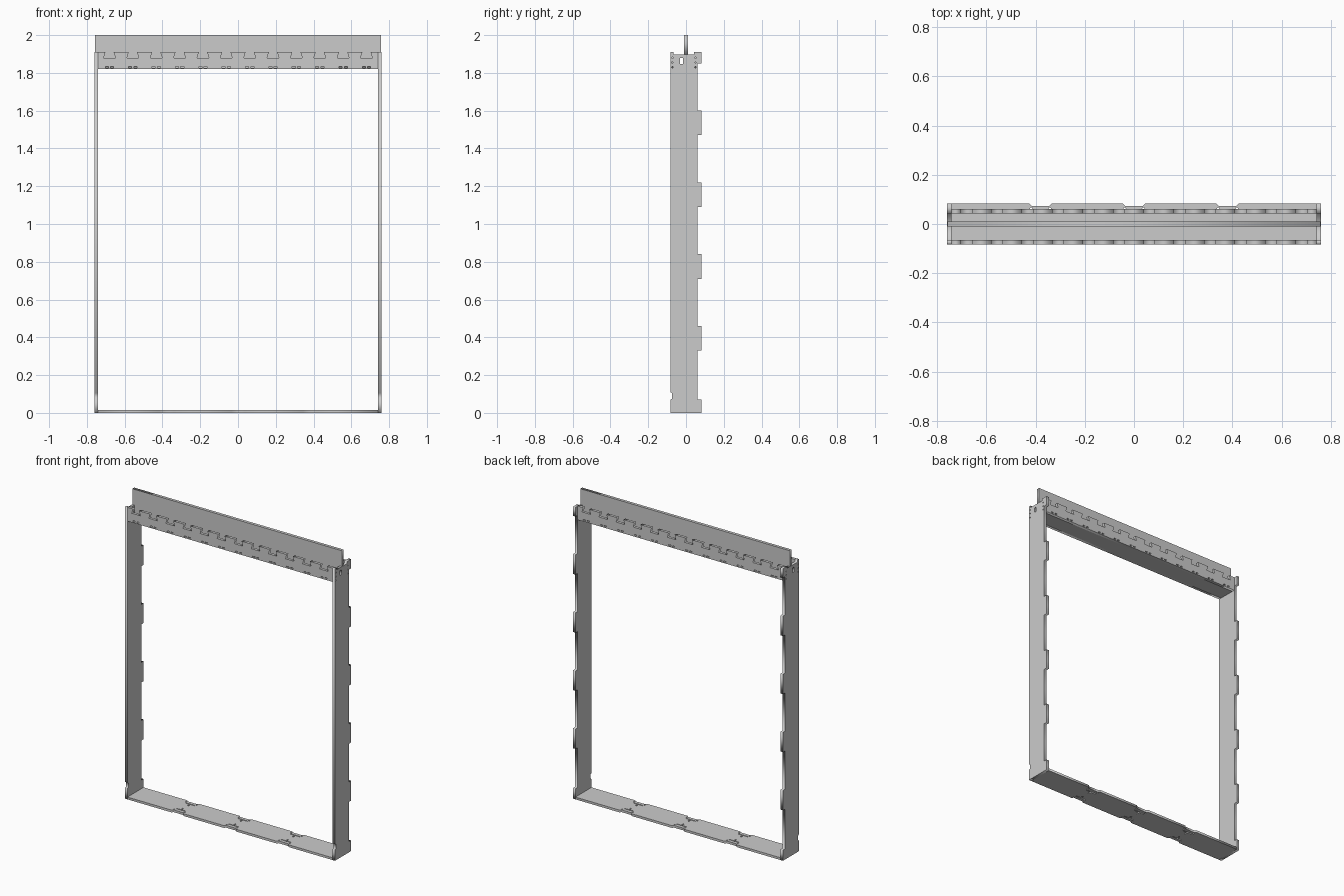
import bpy, bmesh
from math import sin, cos, pi
from mathutils import Matrix

if "Cube" in bpy.data.objects:
    bpy.data.objects.remove(bpy.data.objects["Cube"])

T = 0.018  # board thickness


def rect(u0, u1, v0, v1):
    return [(u0, v0), (u1, v0), (u1, v1), (u0, v1)]


def disc(u, v, r, n=10):
    return [(u + r * cos(2 * pi * i / n), v + r * sin(2 * pi * i / n)) for i in range(n)]


def board(name, loops, plane, pos, thick=T):
    """Flat sheet cut from an outline plus holes; pos is the centre along its normal."""
    cu = bpy.data.curves.new(name + "_outline", 'CURVE')
    cu.dimensions = '2D'
    cu.fill_mode = 'BOTH'
    cu.extrude = thick / 2
    for pts in loops:
        sp = cu.splines.new('POLY')
        sp.points.add(len(pts) - 1)
        for p, (u, v) in zip(sp.points, pts):
            p.co = (u, v, 0, 1)
        sp.use_cyclic_u = True
    tmp = bpy.data.objects.new(name + "_tmp", cu)
    bpy.context.collection.objects.link(tmp)
    dg = bpy.context.evaluated_depsgraph_get()
    me = bpy.data.meshes.new_from_object(tmp.evaluated_get(dg))
    bpy.data.objects.remove(tmp)
    bpy.data.curves.remove(cu)
    M = {'XZ': Matrix(((1, 0, 0, 0), (0, 0, 1, pos), (0, 1, 0, 0), (0, 0, 0, 1))),
         'YZ': Matrix(((0, 0, 1, pos), (1, 0, 0, 0), (0, 1, 0, 0), (0, 0, 0, 1))),
         'XY': Matrix.Translation((0, 0, pos))}[plane]
    bm = bmesh.new()
    bm.from_mesh(me)
    bm.transform(M)
    bmesh.ops.remove_doubles(bm, verts=bm.verts, dist=1e-5)
    bmesh.ops.recalc_face_normals(bm, faces=bm.faces)
    bm.to_mesh(me)
    bm.free()
    me.name = name
    ob = bpy.data.objects.new(name, me)
    bpy.context.collection.objects.link(ob)
    return ob


# Side jambs: tabs along the back edge, stepped top, small notch near the foot
jamb = [(-0.083, 0), (0.083, 0), (0.083, 0.07), (0.06, 0.07)]
for z in (0.33, 0.71, 1.09, 1.47):
    jamb += [(0.06, z), (0.083, z), (0.083, z + 0.13), (0.06, z + 0.13)]
jamb += [(0.06, 1.85), (0.083, 1.85), (0.083, 1.91), (0.042, 1.91), (0.042, 1.897),
         (-0.067, 1.897), (-0.067, 1.91), (-0.083, 1.91),
         (-0.083, 0.11), (-0.074, 0.105), (-0.074, 0.075), (-0.083, 0.07)]
jamb_holes = [rect(-0.032, -0.017, 1.847, 1.878)]
for y in (-0.072, 0.05):
    jamb_holes += [disc(y, z, 0.004, 8) for z in (1.83, 1.855, 1.88)]
for side, s in (("left", -1), ("right", 1)):
    board(side + "_jamb", [jamb] + jamb_holes, 'YZ', s * (0.76 - T / 2))

# Header panels, front and back: open dovetail sockets along the top edge
N, W = 12, 0.742
pitch = 2 * W / N
panel = [(-W, 1.82), (W, 1.82), (W, 1.91)]
for i in reversed(range(N)):
    c = -W + (i + 0.5) * pitch
    panel += [(c + 0.022, 1.91), (c + 0.031, 1.88), (c - 0.031, 1.88), (c - 0.022, 1.91)]
panel += [(-W, 1.91)]
slots = []
for i in range(N):
    c = -W + (i + 0.5) * pitch
    slots += [rect(c + d - 0.008, c + d + 0.008, 1.827, 1.834) for d in (-0.014, 0.014)]
board("front_header_panel", [panel] + slots, 'XZ', -0.083 + T / 2)
board("back_header_panel", [panel] + slots, 'XZ', 0.06 - T / 2)

# Header underside, between the two panels
board("header_bottom", [rect(-W, W, -0.065, 0.042)], 'XY', 1.82 + T / 2)

# Upright centre fin, wider where it rests on the jambs
fin = [(-W, 1.838), (W, 1.838), (W, 1.897), (0.758, 1.897),
       (0.758, 2.0), (-0.758, 2.0), (-0.758, 1.897), (-W, 1.897)]
board("centre_fin", [fin], 'XZ', 0, 0.02)

# Bottom sill: shallow edge notches and T-shaped joint slits
joints = (-0.38, 0.0, 0.38)
front, back, holes = [], [], []
for c in joints:
    front += [(c - 0.045, -0.083), (c - 0.035, -0.073), (c + 0.035, -0.073), (c + 0.045, -0.083)]
    back += [(c - 0.045, 0.083), (c - 0.035, 0.073), (c + 0.035, 0.073), (c + 0.045, 0.083)]
    for s, y in ((-1, -0.045), (1, 0.045)):
        holes.append([(c - 0.035, y), (c - 0.004, y), (c - 0.004, y - s * 0.022),
                      (c + 0.004, y - s * 0.022), (c + 0.004, y), (c + 0.035, y),
                      (c + 0.035, y + s * 0.006), (c - 0.035, y + s * 0.006)])
    holes += [disc(c + d, y, 0.005) for d in (-0.038, 0.038) for y in (-0.062, 0.062)]
sill = [(-W, -0.083)] + front + [(W, -0.083), (W, 0.083)] + back[::-1] + [(-W, 0.083)]
board("bottom_sill", [sill] + holes, 'XY', 0.0075, 0.015)
